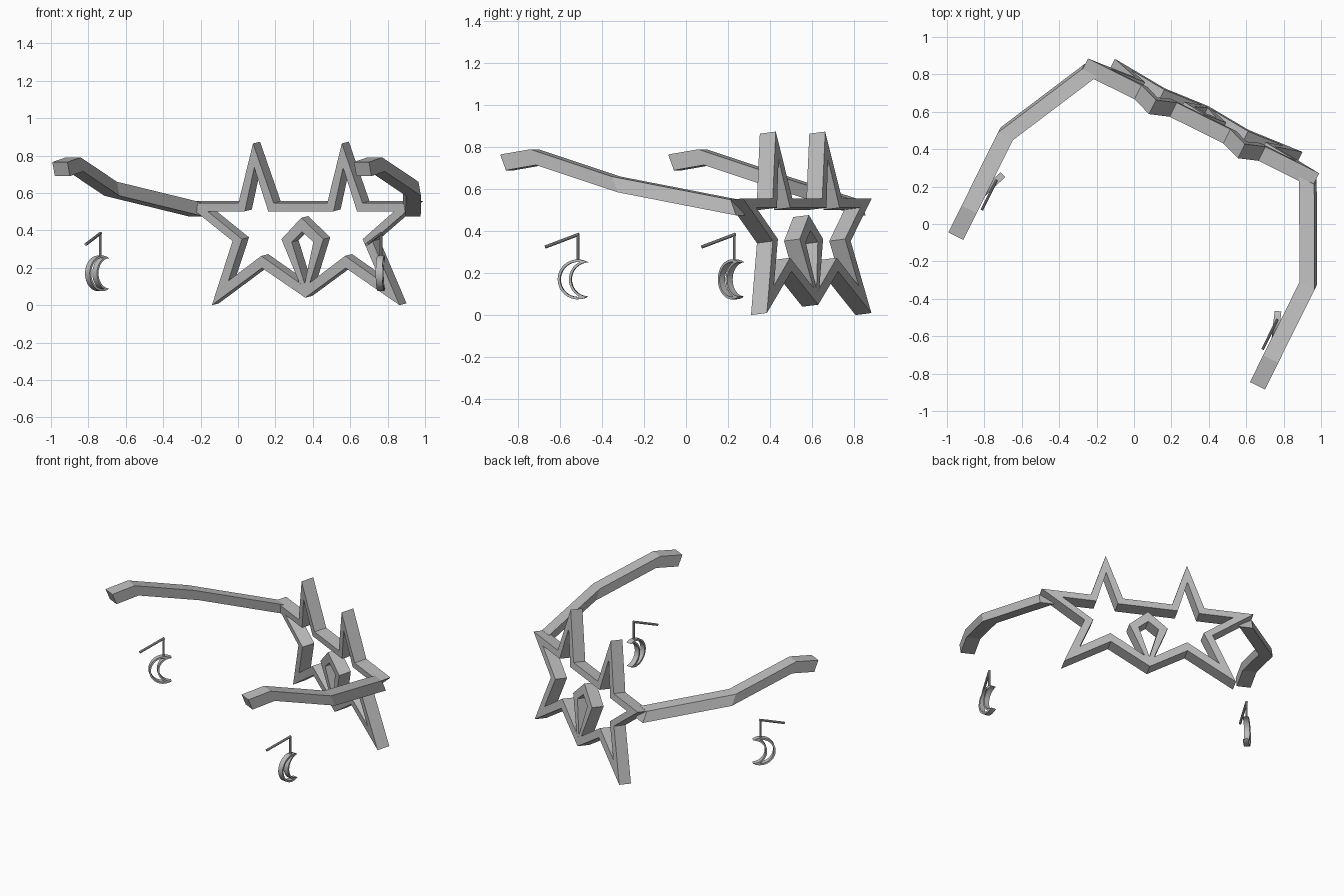
import bpy, bmesh, math
from mathutils import Vector, Matrix

cube = bpy.data.objects.get("Cube")
if cube:
    bpy.data.objects.remove(cube, do_unlink=True)

# Single grey material
grey = bpy.data.materials.new("plain grey")
grey.use_nodes = True
grey.diffuse_color = (0.5, 0.5, 0.5, 1)
grey.node_tree.nodes["Principled BSDF"].inputs["Base Color"].default_value = (0.5, 0.5, 0.5, 1)

# Wearer's frame: x across, y forward, z up, turned about the vertical
PLACE = Matrix.Translation((0.374, 0.583, 0)) @ Matrix.Rotation(math.radians(-26.4), 4, "Z")
TILT = math.atan(0.115)
DEPTH = 0.085


def finish(bm, name, matrix, smooth=False):
    bmesh.ops.transform(bm, matrix=PLACE @ matrix, verts=bm.verts)
    bmesh.ops.recalc_face_normals(bm, faces=bm.faces)
    mesh = bpy.data.meshes.new(name)
    bm.to_mesh(mesh)
    bm.free()
    mesh.materials.append(grey)
    obj = bpy.data.objects.new(name, mesh)
    bpy.context.collection.objects.link(obj)
    if smooth:
        bpy.ops.object.select_all(action="DESELECT")
        obj.select_set(True)
        bpy.context.view_layer.objects.active = obj
        bpy.ops.object.shade_smooth_by_angle(angle=math.radians(35))
    return obj


def ring_prism(name, outer, inner, depth, matrix, smooth=False):
    """Extruded flat outline with a matching hole; profile lies in x-z."""
    bm = bmesh.new()
    loops = [[bm.verts.new((x, y, z)) for x, z in pts]
             for pts, y in ((outer, depth / 2), (inner, depth / 2),
                            (inner, -depth / 2), (outer, -depth / 2))]
    n = len(outer)
    for a, b in zip(loops, loops[1:] + loops[:1]):
        for i in range(n):
            j = (i + 1) % n
            bm.faces.new((a[i], a[j], b[j], b[i]))
    return finish(bm, name, matrix, smooth)


def mirrored(half):
    """Complete a right half whose first and last points are on the axis."""
    return half + [(-x, z) for x, z in half[-2:0:-1]]


def sweep(name, sections, matrix=Matrix()):
    bm = bmesh.new()
    rows = [[bm.verts.new(p) for p in s] for s in sections]
    n = len(rows[0])
    for a, b in zip(rows, rows[1:]):
        for i in range(n):
            j = (i + 1) % n
            bm.faces.new((a[i], a[j], b[j], b[i]))
    bm.faces.new(rows[0])
    bm.faces.new(rows[-1])
    return finish(bm, name, matrix)


def rod(name, start, end, radius):
    a, b = Vector(start), Vector(end)
    bm = bmesh.new()
    bmesh.ops.create_cone(bm, cap_ends=True, segments=10, radius1=radius,
                          radius2=radius, depth=(b - a).length)
    turn = (b - a).to_track_quat("Z", "Y").to_matrix().to_4x4()
    return finish(bm, name, Matrix.Translation((a + b) / 2) @ turn, True)


# Double-star front, leaning back slightly
lean = Matrix.Translation((0, 0.015, 0.005)) @ Matrix.Rotation(TILT, 4, "X")
star_outer = [(0, .55), (.16, .55), (.265, .87), (.37, .55), (.69, .55),
              (.417, .345), (.56, 0), (.25, .2), (0, .04)]
star_inner = [(0, .505), (.195, .505), (.265, .74), (.335, .505), (.557, .505),
              (.36, .355), (.455, .13), (.25, .265), (0, .1)]
ring_prism("star_frame", mirrored(star_outer), mirrored(star_inner), DEPTH, lean)

# Kite-shaped nose piece
ring_prism("nose_piece", mirrored([(0, .47), (.125, .355), (0, .042)]),
           mirrored([(0, .395), (.065, .34), (0, .115)]), DEPTH - 0.001, lean)


# Crescent outline made of two arcs that meet at the horns
def crescent(big, small, offset, steps=20):
    tip_x = (big ** 2 - small ** 2 + offset ** 2) / (2 * offset)
    tip_z = math.sqrt(big ** 2 - tip_x ** 2)
    a = math.atan2(tip_z, tip_x)
    b = math.atan2(tip_z, tip_x - offset)
    pts = []
    for i in range(steps):
        t = a + (2 * math.pi - 2 * a) * i / steps
        pts.append((big * math.cos(t), big * math.sin(t)))
    for i in range(steps):
        t = 2 * math.pi - b - (2 * math.pi - 2 * b) * i / steps
        pts.append((offset + small * math.cos(t), small * math.sin(t)))
    return pts


for side, s in (("left", 1), ("right", -1)):
    # Temple arm: (centre across, forward, bottom height)
    sections = []
    for x, y, z in ((.648, -.07, .475), (.9, -.575, .585), (.9, -1.01, .715), (.9, -1.17, .69)):
        sections.append([(s * (x + dx), y + dy, z + dz) for dx, dy, dz in
                         ((.045, 0, .075), (-.045, 0, .075), (-.045, .03, 0), (.045, .03, 0))])
    sweep(side + "_temple_arm", sections)

    # Hollow crescent earring, opening forward and a little inward
    ex, ey = s * .838, -.81
    turn = Matrix.Rotation(math.radians(90 + s * 20), 4, "Z")
    ring_prism(side + "_crescent", crescent(.095, .081, .051), crescent(.083, .092, .051),
               .036, Matrix.Translation((ex, ey, .17)) @ turn, True)

    # Earring stem and hook
    rod(side + "_earring_stem", (ex, ey, .258), (ex, ey, .388), .007)
    rod(side + "_earring_hook", (ex, ey + .005, .385), (ex, ey - .172, .325), .008)
